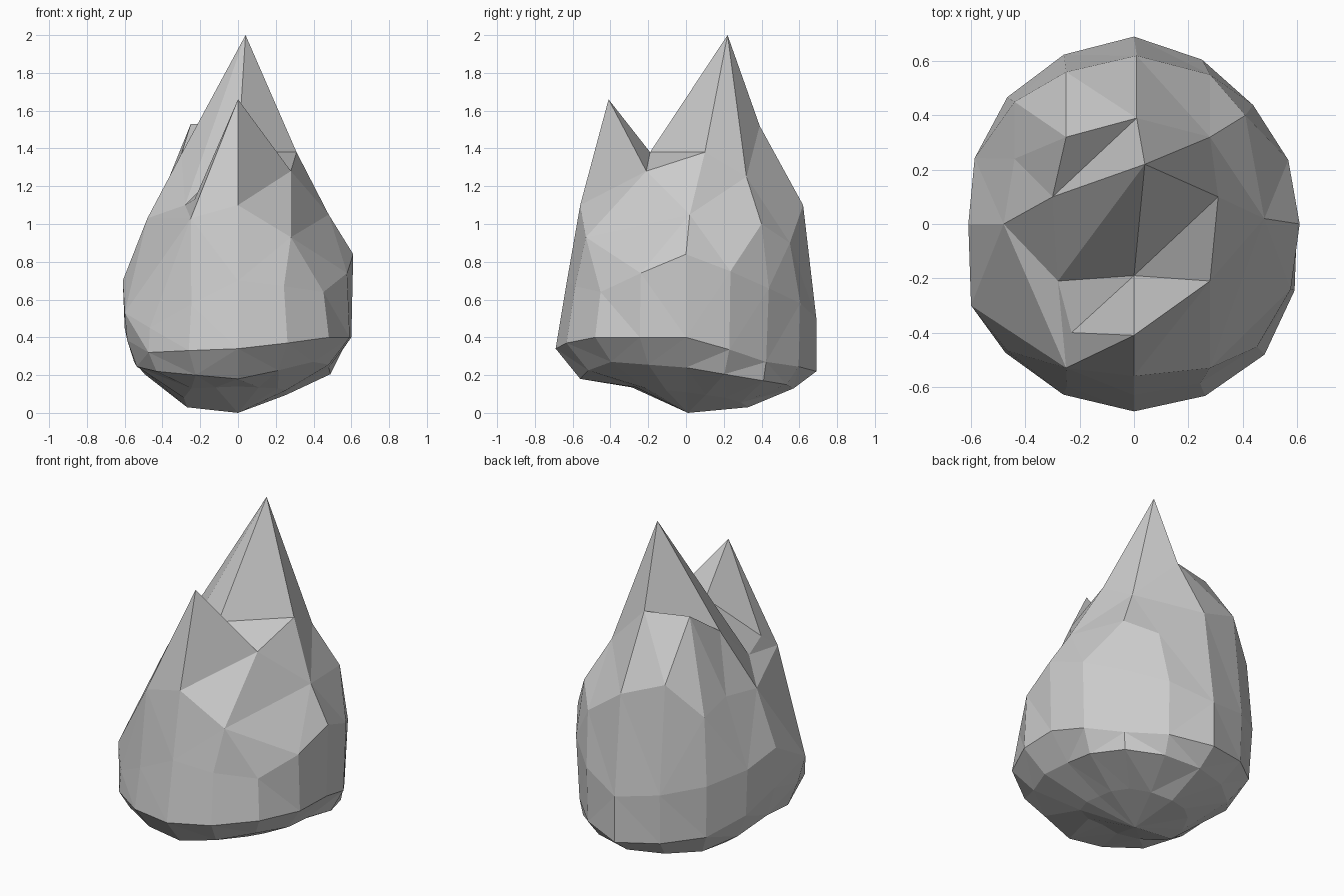
import bpy, bmesh
from math import sin, cos, pi

if "Cube" in bpy.data.objects:
    bpy.data.objects.remove(bpy.data.objects["Cube"])

# Lower rock: (radius, height) profiles in eight directions, underside to belly
PROFILES = {
    "front":       [(.27, .14), (.56, .18), (.69, .34), (.63, .70)],
    "front_right": [(.30, .13), (.56, .27), (.68, .40), (.64, .64)],
    "right":       [(.25, .11), (.48, .24), (.60, .40), (.61, .84)],
    "back_right":  [(.30, .08), (.58, .17), (.60, .27), (.62, .66)],
    "back":        [(.33, .03), (.57, .13), (.69, .22), (.69, .50)],
    "back_left":   [(.30, .05), (.52, .14), (.64, .28), (.66, .60)],
    "left":        [(.27, .03), (.55, .27), (.60, .45), (.61, .70)],
    "front_left":  [(.35, .13), (.61, .22), (.67, .32), (.66, .45)],
}
# Upper rock: two uneven outlines, starting at the left edge of the front spike
CHEST = [(-.25, -.53, 1.03), (0, -.56, 1.10), (.28, -.53, .93), (.48, .02, 1.05),
         (.41, .40, 1.0), (.28, .55, .90), (.01, .62, 1.10), (-.25, .56, 1.20),
         (-.44, .45, 1.01), (-.44, .24, 1.06), (-.48, 0, 1.03)]
SHOULDER = [(0, -.41, 1.66), (.28, -.21, 1.28), (.31, .10, 1.38), (.28, .32, 1.25),
            (.01, .39, 1.52), (-.25, .32, 1.53), (-.30, .10, 1.37),
            (-.28, -.21, 1.10), (-.23, -.40, 1.13)]
# Summit, saddle between the two spikes, and lowest point
PEAK, SADDLE, BASE = (.04, .22, 2), (0, -.19, 1.38), (0, .01, 0)

bm = bmesh.new()
cols = list(PROFILES.values())


def add_ring(points):
    return [bm.verts.new(p) for p in points]


def profile_ring(level, n=16):
    """Sixteen points round one level; odd columns lie between two profiles."""
    pts = []
    for i in range(-2, n - 2):  # start at the front left
        (r1, z1), (r2, z2) = cols[i // 2 % 8][level], cols[(i + 1) // 2 % 8][level]
        r, z, a = (r1 + r2) / 2, (z1 + z2) / 2, 2 * pi * i / n
        pts.append((r * sin(a), -r * cos(a), z))
    return pts


def span(a, b):
    """Squared distance with height counted less."""
    d = a.co - b.co
    return d.x ** 2 + d.y ** 2 + .4 * d.z ** 2


def stitch(low, high):
    """Join two rings of any size with triangles along the shorter diagonals."""
    i = j = 0
    n, m = len(low), len(high)
    while i < n or j < m:
        a, b = low[i % n], high[j % m]
        a2, b2 = low[(i + 1) % n], high[(j + 1) % m]
        if j == m or (i < n and span(a2, b) < span(a, b2)):
            bm.faces.new((a, a2, b))
            i += 1
        else:
            bm.faces.new((a, b2, b))
            j += 1


# Rock body
rings = [add_ring(profile_ring(k)) for k in range(4)]
rings[3][-1].co = (-.60, -.30, .53)  # foot of the crease beside the front spike
rings += [add_ring(CHEST), add_ring(SHOULDER)]
for low, high in zip(rings, rings[1:]):
    stitch(low, high)

# Underside fan
peak, saddle, base = add_ring([PEAK, SADDLE, BASE])
bottom, top = rings[0], rings[-1]
for i, v in enumerate(bottom):
    bm.faces.new((base, bottom[(i + 1) % len(bottom)], v))

# Tall back spike with a shelf at its back left
for i in (2, 3, 6):
    bm.faces.new((peak, top[i], top[i + 1]))
bm.faces.new((peak, top[4], top[6]))
bm.faces.new((top[4], top[5], top[6]))

# Saddle behind the front spike
for i in (7, 8, 0, 1):
    bm.faces.new((saddle, top[i], top[(i + 1) % len(top)]))
bm.faces.new((peak, saddle, top[2]))
bm.faces.new((peak, top[7], saddle))

bmesh.ops.recalc_face_normals(bm, faces=bm.faces[:])
mesh = bpy.data.meshes.new("spiked_rock")
bm.to_mesh(mesh)
bm.free()
rock = bpy.data.objects.new("spiked_rock", mesh)
bpy.context.collection.objects.link(rock)
